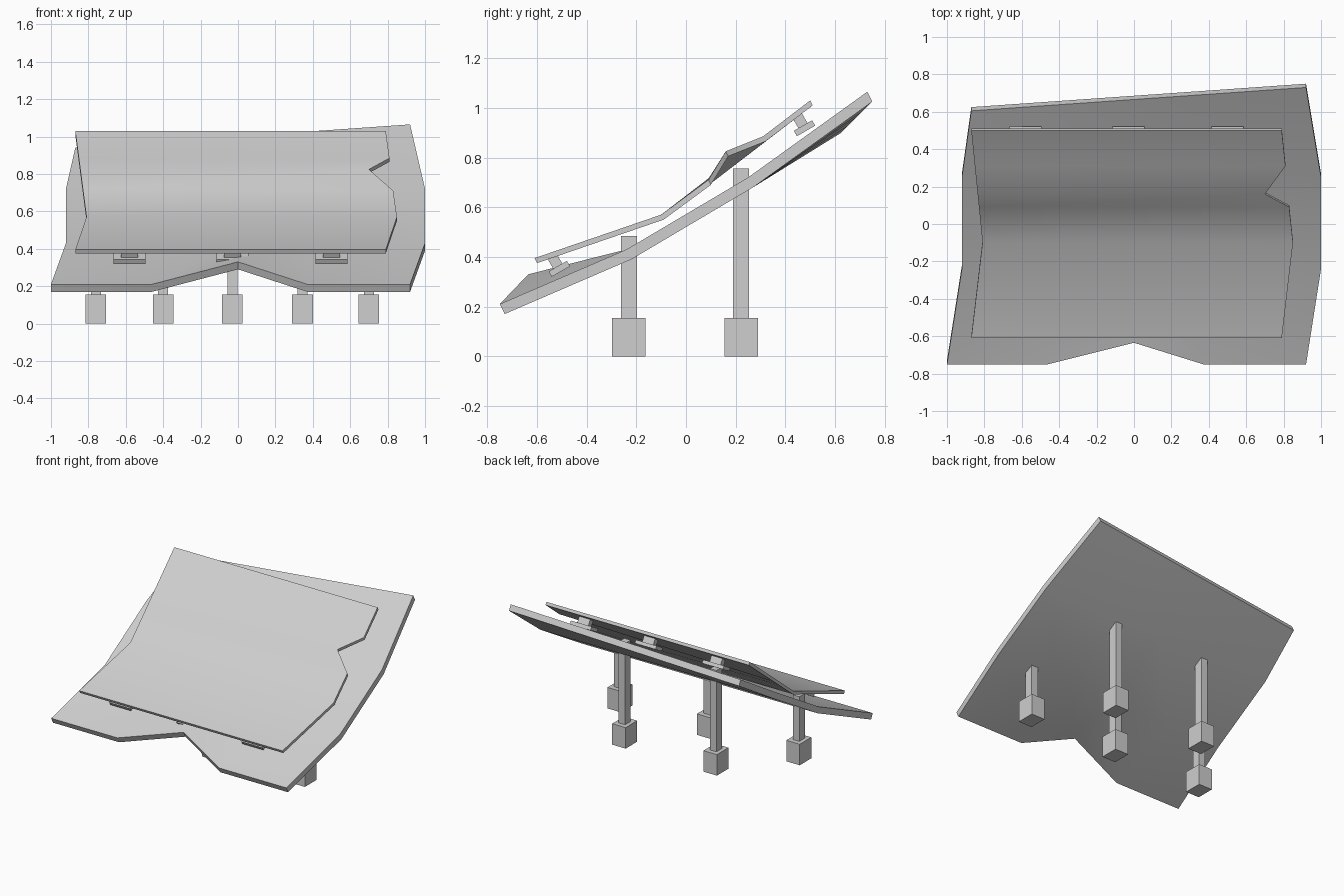
import bpy, bmesh, math
from mathutils import Vector, Matrix

cube = bpy.data.objects.get("Cube")
if cube:
    bpy.data.objects.remove(cube, do_unlink=True)

COLOUR = (0.62, 0.62, 0.62, 1)
grey = bpy.data.materials.new("light_grey")
grey.use_nodes = True
grey.diffuse_color = COLOUR
shader = next(n for n in grey.node_tree.nodes if n.type == 'BSDF_PRINCIPLED')
shader.inputs["Base Color"].default_value = COLOUR


def finish(name, bm, smooth=False):
    bmesh.ops.recalc_face_normals(bm, faces=bm.faces)
    mesh = bpy.data.meshes.new(name)
    bm.to_mesh(mesh)
    bm.free()
    mesh.materials.append(grey)
    obj = bpy.data.objects.new(name, mesh)
    bpy.context.collection.objects.link(obj)
    if smooth:
        bpy.ops.object.select_all(action='DESELECT')
        obj.select_set(True)
        bpy.context.view_layer.objects.active = obj
        bpy.ops.object.shade_smooth_by_angle(angle=math.radians(40))


def sheet(name, rows, shift):
    """Skin rows of points into a top surface, then thicken it along shift."""
    bm = bmesh.new()
    grid = [[bm.verts.new(p) for p in row] for row in rows]
    for a, b in zip(grid, grid[1:]):
        for i in range(len(a) - 1):
            bm.faces.new((a[i], a[i + 1], b[i + 1], b[i]))
    made = bmesh.ops.extrude_face_region(bm, geom=bm.faces[:], use_keep_orig=True)
    lower = [v for v in made["geom"] if isinstance(v, bmesh.types.BMVert)]
    bmesh.ops.translate(bm, verts=lower, vec=shift)
    finish(name, bm, smooth=True)


def box(name, centre, size, tilt=0):
    bm = bmesh.new()
    place = Matrix.Translation(centre) @ Matrix.Rotation(tilt, 4, 'X') @ Matrix.Diagonal((*size, 1))
    bmesh.ops.create_cube(bm, size=1, matrix=place)
    finish(name, bm)


# Lower slab: bent sheet with a raised notch in its front edge
inner = (-0.46, 0, 0.37)
left_back, right_back = Vector((-0.87, 0.605, 0.94)), Vector((0.92, 0.73, 1.065))
front = [(x, -0.75, 0.21) for x in (-1, -0.46, 0, 0.37, 0.92)]
front[2] = (0, -0.635, 0.33)
middle = [[(x, y, z) for x in (-0.92, *inner, 1.0)] for y, z in ((-0.24, 0.43), (0.25, 0.72))]
back = [left_back.lerp(right_back, t) for t in (0, 0.23, 0.49, 0.69, 1)]
sheet("lower_slab", [front, *middle, back], (0, 0.02, -0.04))

# Upper panel: straight left edge, notched right edge
bend, top = Vector((-0.81, -0.1, 0.57)), Vector((-0.87, 0.5, 1.03))
right_edge = [(0.79, -0.61, 0.395), (0.85, -0.1, 0.57), (0.83, 0.09, 0.71),
              (0.70, 0.16, 0.825), (0.81, 0.31, 0.885), (0.79, 0.5, 1.03)]
left_edge = [(-0.87, -0.61, 0.395)] + [bend.lerp(top, t) for t in (0, 0.32, 0.43, 0.68, 1)]
sheet("upper_panel", list(zip(left_edge, right_edge)), (0, 0.01, -0.02))

# Brackets between slab and panel
tilt = math.radians(30)
up = Vector((0, -math.sin(tilt), math.cos(tilt)))
for row, y, z in (("front", -0.51, 0.352), ("back", 0.477, 0.918)):
    for i, x in enumerate((-0.58, -0.03, 0.5)):
        base = Vector((x, y, z))
        box(f"{row}_bracket_plate_{i + 1}", base, (0.17, 0.085, 0.025), tilt)
        box(f"{row}_bracket_stem_{i + 1}", base + up * 0.035, (0.09, 0.042, 0.055), tilt)

# Posts on square footings
for row, y, height, xs in (("front", -0.23, 0.485, (-0.76, -0.03, 0.70)),
                           ("back", 0.222, 0.755, (-0.40, 0.345))):
    for i, x in enumerate(xs):
        box(f"{row}_footing_{i + 1}", (x, y, 0.0775), (0.11, 0.135, 0.155))
        box(f"{row}_post_{i + 1}", (x, y, (height + 0.15) / 2), (0.053, 0.065, height - 0.15))
